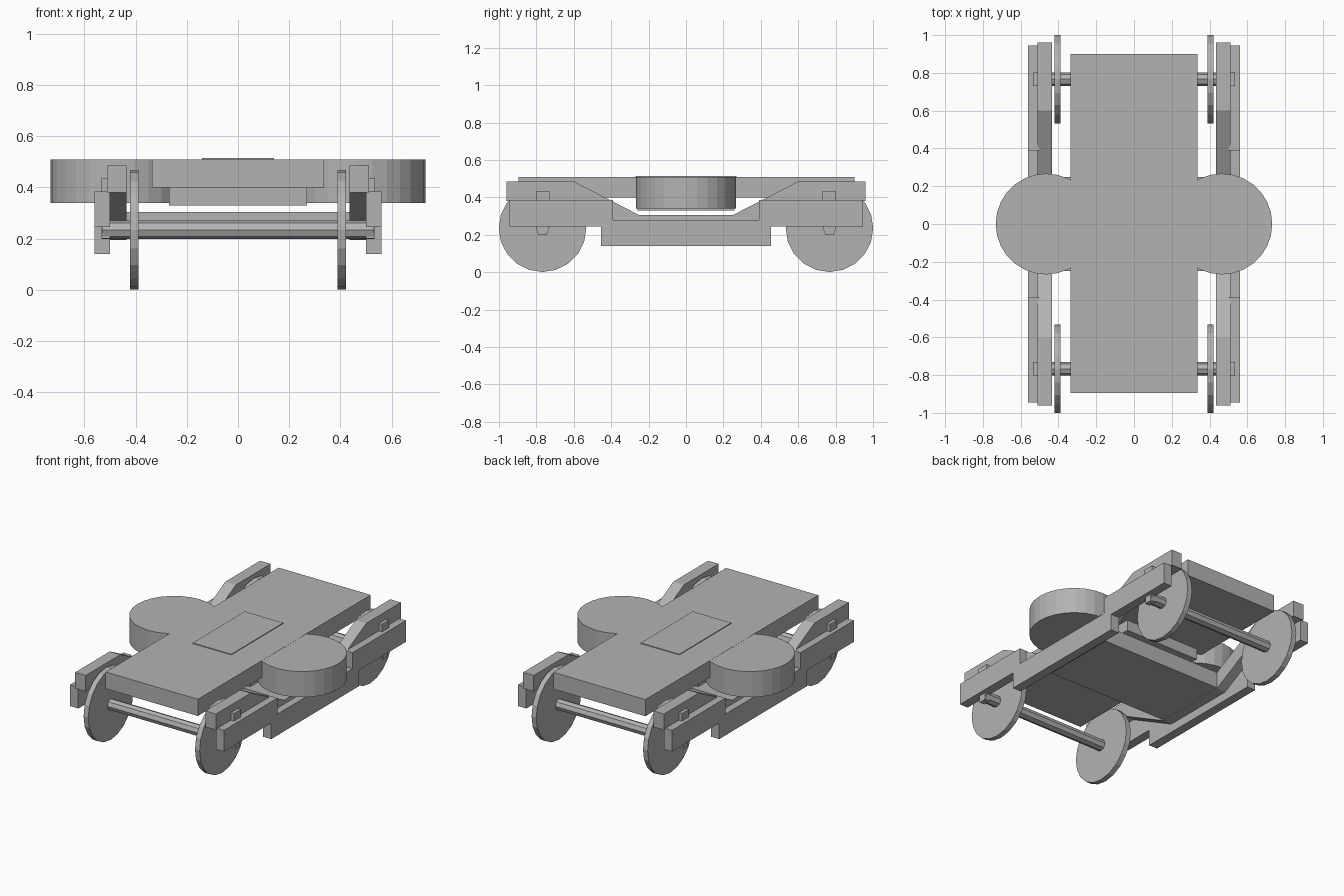
import bpy, bmesh, math
from mathutils import Matrix

if "Cube" in bpy.data.objects:
    bpy.data.objects.remove(bpy.data.objects["Cube"])

grey = bpy.data.materials.new("plain grey")
grey.diffuse_color = (0.45, 0.45, 0.45, 1)
grey.use_nodes = True
grey.node_tree.nodes["Principled BSDF"].inputs["Base Color"].default_value = grey.diffuse_color


def finish(bm, name):
    bmesh.ops.recalc_face_normals(bm, faces=bm.faces)
    me = bpy.data.meshes.new(name)
    bm.to_mesh(me)
    bm.free()
    me.materials.append(grey)
    ob = bpy.data.objects.new(name, me)
    bpy.context.collection.objects.link(ob)
    return ob


def box(name, x0, x1, y0, y1, z0, z1):
    bm = bmesh.new()
    bmesh.ops.create_cube(bm, size=1)
    for v in bm.verts:
        v.co = ((x0 + x1) / 2 + v.co.x * (x1 - x0),
                (y0 + y1) / 2 + v.co.y * (y1 - y0),
                (z0 + z1) / 2 + v.co.z * (z1 - z0))
    return finish(bm, name)


def cylinder(name, centre, radius, depth, sides, along_x=False):
    bm = bmesh.new()
    bmesh.ops.create_cone(bm, cap_ends=True, segments=sides,
                          radius1=radius, radius2=radius, depth=depth)
    m = Matrix.Translation(centre)
    if along_x:
        m = m @ Matrix.Rotation(math.pi / 2, 4, 'Y')
    bm.transform(m)
    return finish(bm, name)


def side_profile(name, half, x0, x1):
    """Extrude a (y, z) outline, given for +y and mirrored to -y, along x."""
    outline = half + [(-y, z) for y, z in reversed(half)]
    bm = bmesh.new()
    face = bm.faces.new([bm.verts.new((x0, y, z)) for y, z in outline])
    ext = bmesh.ops.extrude_face_region(bm, geom=[face])
    verts = [g for g in ext["geom"] if isinstance(g, bmesh.types.BMVert)]
    bmesh.ops.translate(bm, verts=verts, vec=(x1 - x0, 0, 0))
    return finish(bm, name)


# Deck with raised hatch plate and the mounting block below
box("deck", -0.335, 0.335, -0.895, 0.9, 0.4, 0.51)
box("hatch_plate", -0.14, 0.14, -0.27, 0.27, 0.508, 0.515)
box("mounting_block", -0.27, 0.27, -0.26, 0.26, 0.33, 0.405)

# Cross beam joining both side frames
box("cross_beam", -0.48, 0.48, -0.25, 0.25, 0.2, 0.305)

outer = [(0.39, 0.28), (0.39, 0.385), (0.945, 0.385),
         (0.945, 0.245), (0.455, 0.245), (0.455, 0.14)]
inner = [(0.25, 0.305), (0.6, 0.485), (0.96, 0.485),
         (0.96, 0.38), (0.6, 0.38), (0.25, 0.195)]

for s, side in ((-1, "left"), (1, "right")):
    # Round side platform
    cylinder(f"{side}_round_platform", (s * 0.465, 0, 0.4245), 0.267, 0.169, 28)
    # Stepped outer beam and dropped inner beam
    side_profile(f"{side}_outer_beam", outer, s * 0.5, s * 0.56)
    side_profile(f"{side}_inner_beam", inner, s * 0.435, s * 0.512)
    for e, end in ((-1, "front"), (1, "back")):
        # Wheel and axle bracket
        cylinder(f"{end}_{side}_wheel", (s * 0.405, e * 0.767, 0.235),
                 0.234, 0.034, 20, True)
        x = sorted((s * 0.5, s * 0.535))
        y = e * 0.767
        box(f"{end}_{side}_bracket", *x, y - 0.036, y + 0.036, 0.3, 0.435)
        box(f"{end}_{side}_bracket_foot", *x, y - 0.025, y + 0.025, 0.2, 0.3)

# Axles
for e, end in ((-1, "front"), (1, "back")):
    cylinder(f"{end}_axle", (0, e * 0.767, 0.235), 0.036, 1.06, 8, True)
